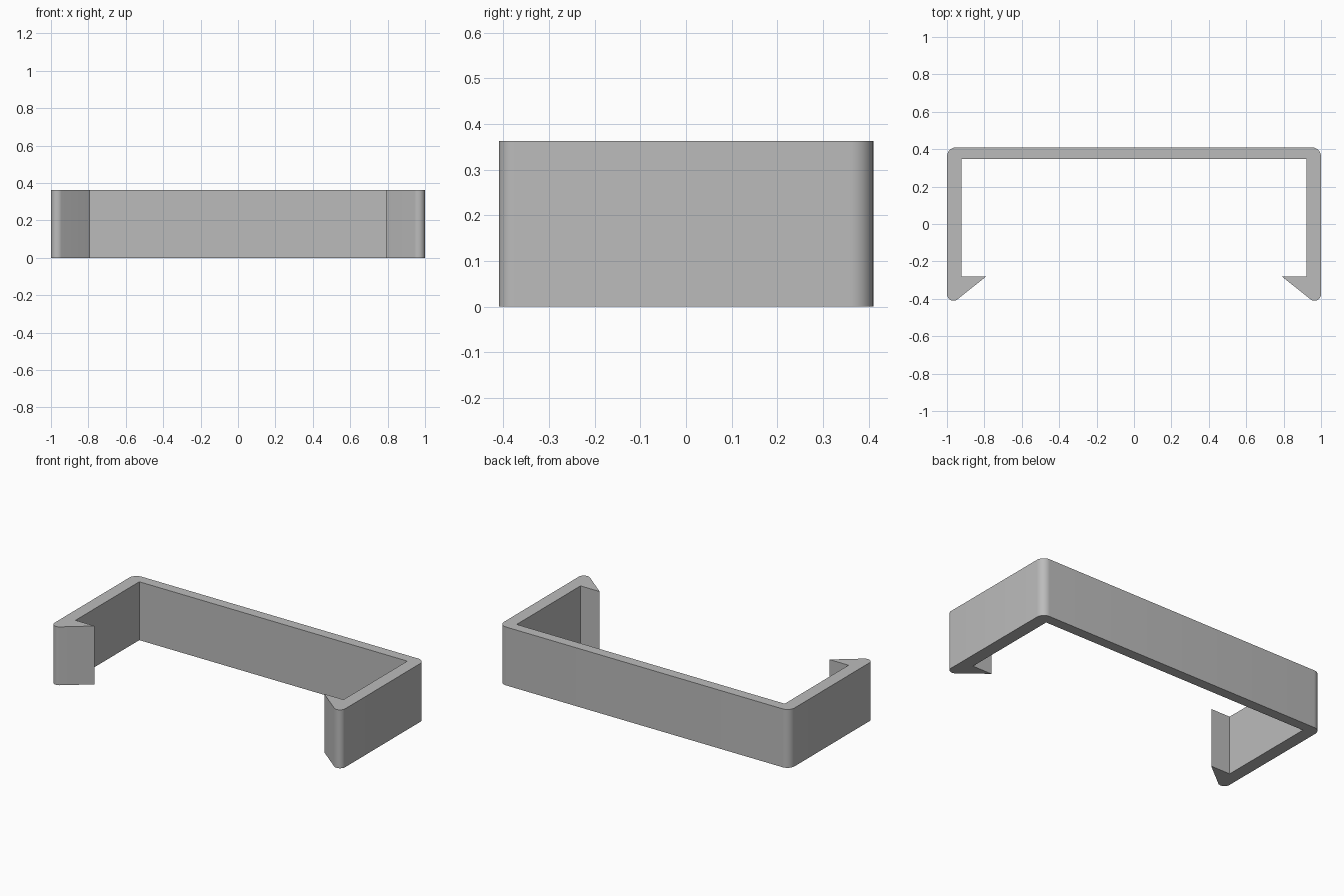
import bpy
import bmesh
from math import radians, cos, sin

HEIGHT = 0.363

cube = bpy.data.objects.get("Cube")
if cube:
    bpy.data.objects.remove(cube, do_unlink=True)

grey = bpy.data.materials.new("plain grey")
grey.use_nodes = True
colour = (0.5, 0.5, 0.5, 1)
grey.diffuse_color = colour
grey.node_tree.nodes["Principled BSDF"].inputs["Base Color"].default_value = colour


def arc(cx, cy, radius, start, end, steps):
    """Points along an arc, angles in degrees."""
    angles = [radians(start + (end - start) * i / steps) for i in range(steps + 1)]
    return [(cx + radius * cos(a), cy + radius * sin(a)) for a in angles]


# Left half of the clip outline: rounded outer corner, rounded tip, barb, inner wall
half = arc(0.95, 0.36, 0.05, 90, 0, 10)
half += arc(0.965, -0.375, 0.035, 0, -128, 12)
half += [(0.79, -0.28), (0.922, -0.28), (0.922, 0.347)]
outline = half + [(-x, y) for x, y in reversed(half)]

# Extrude the outline upward
bm = bmesh.new()
base = bm.faces.new([bm.verts.new((x, y, 0)) for x, y in outline])
top = bmesh.ops.extrude_face_region(bm, geom=[base], use_keep_orig=True)["geom"]
bmesh.ops.translate(bm, vec=(0, 0, HEIGHT),
                    verts=[v for v in top if isinstance(v, bmesh.types.BMVert)])
bmesh.ops.recalc_face_normals(bm, faces=bm.faces)

mesh = bpy.data.meshes.new("snap_clip")
bm.to_mesh(mesh)
bm.free()
mesh.materials.append(grey)
clip = bpy.data.objects.new("snap_clip", mesh)
bpy.context.collection.objects.link(clip)

# Smooth the rounded corners, keep the edges sharp
bpy.ops.object.select_all(action="DESELECT")
clip.select_set(True)
bpy.context.view_layer.objects.active = clip
bpy.ops.object.shade_smooth_by_angle(angle=radians(30))
